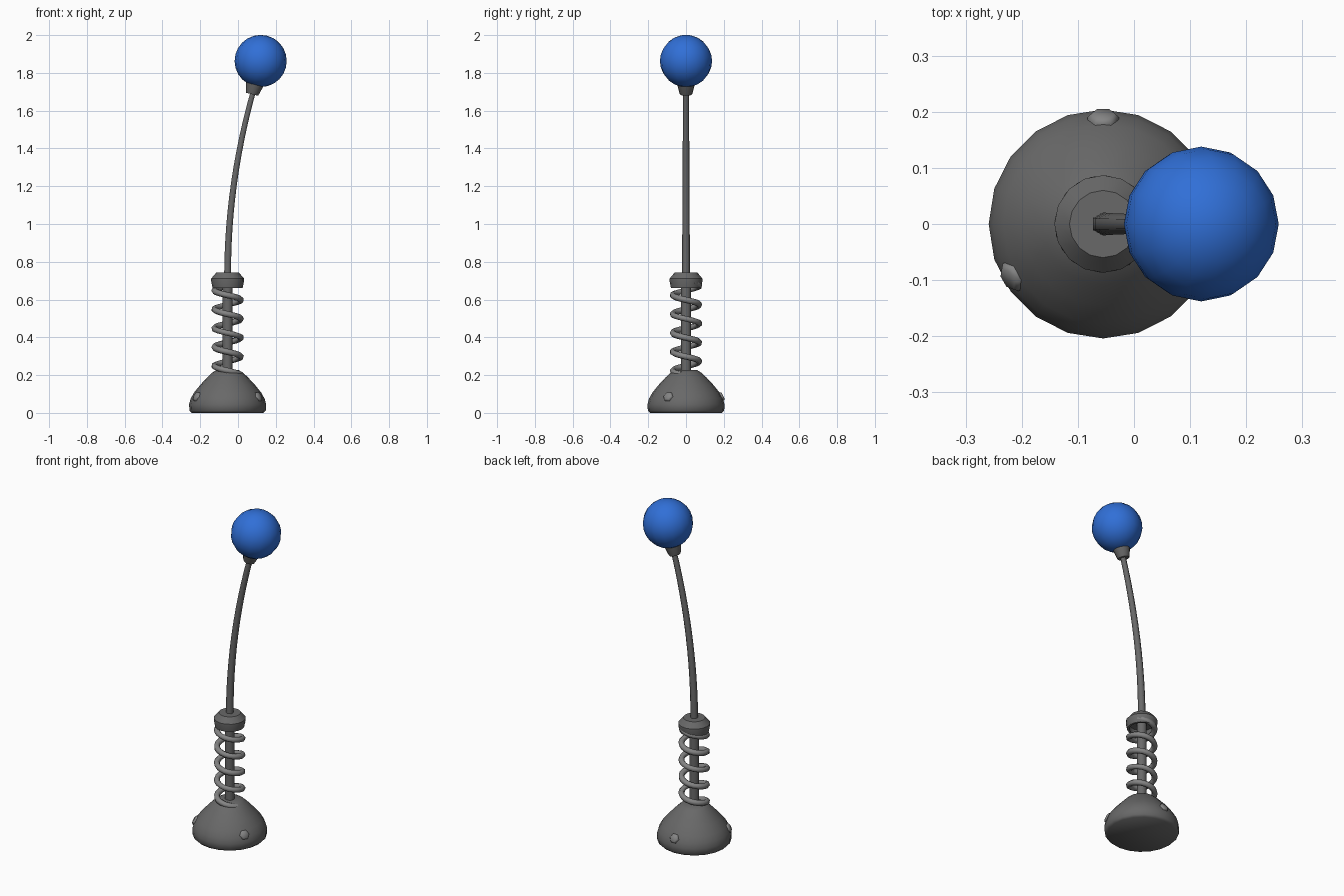
import bpy, bmesh, math
from mathutils import Vector, Matrix

if "Cube" in bpy.data.objects:
    bpy.data.objects.remove(bpy.data.objects["Cube"])

AX = -0.055                       # x of the vertical axis
BALL = Vector((0.12, 0, 1.863))   # centre of the ball
TILT = math.radians(14.5)


def colour(name, r, g, b):
    mat = bpy.data.materials.new(name)
    mat.diffuse_color = (r, g, b, 1)
    mat.use_nodes = True
    mat.node_tree.nodes["Principled BSDF"].inputs["Base Color"].default_value = mat.diffuse_color
    return mat


DARK = colour("dark_grey", 0.14, 0.14, 0.14)
LIGHT = colour("mid_grey", 0.23, 0.23, 0.23)
BLUE = colour("blue", 0.03, 0.16, 0.68)


def finish(bm, name, mat, angle):
    bmesh.ops.recalc_face_normals(bm, faces=bm.faces)
    me = bpy.data.meshes.new(name)
    bm.to_mesh(me)
    bm.free()
    me.shade_smooth()
    me.set_sharp_from_angle(angle=math.radians(angle))
    me.materials.append(mat)
    ob = bpy.data.objects.new(name, me)
    bpy.context.collection.objects.link(ob)
    return ob


def lathe(name, profile, sides, matrix, mat=DARK, angle=35):
    """Revolve (radius, z) points about z, capping both ends."""
    bm = bmesh.new()
    rings = []
    for r, z in profile:
        rings.append([bm.verts.new(matrix @ Vector((r * math.cos(a), r * math.sin(a), z)))
                      for a in (2 * math.pi * i / sides for i in range(sides))])
    for lo, hi in zip(rings, rings[1:]):
        for i in range(sides):
            j = (i + 1) % sides
            bm.faces.new((lo[i], lo[j], hi[j], hi[i]))
    bm.faces.new(rings[0])
    bm.faces.new(rings[-1])
    return finish(bm, name, mat, angle)


def tube(name, points, radius, mat, end_scale=1.0):
    """Round tube along points, tapering to end_scale."""
    cu = bpy.data.curves.new(name, 'CURVE')
    cu.dimensions = '3D'
    cu.bevel_depth = radius
    cu.bevel_resolution = 1
    cu.use_fill_caps = True
    cu.materials.append(mat)
    sp = cu.splines.new('POLY')
    sp.points.add(len(points) - 1)
    for i, (p, q) in enumerate(zip(sp.points, points)):
        p.co = (*q, 1)
        p.radius = 1 + (end_scale - 1) * i / (len(points) - 1)
    sp.use_smooth = True
    ob = bpy.data.objects.new(name, cu)
    bpy.context.collection.objects.link(ob)
    return ob


axis = Matrix.Translation((AX, 0, 0))

# Domed base, smooth round its lower edge
lathe("base", [(0.190, 0.0), (0.202, 0.012), (0.204, 0.045), (0.196, 0.075),
               (0.178, 0.107), (0.145, 0.148), (0.108, 0.188), (0.080, 0.214),
               (0.060, 0.226)], 20, axis, DARK, 85)

# Three low hexagonal bolts around the base
for k, deg in enumerate((90, 210, 330)):
    m = (axis @ Matrix.Rotation(math.radians(deg), 4, 'Z')
         @ Matrix.Translation((0.186, 0, 0.085))
         @ Matrix.Rotation(math.radians(62), 4, 'Y')
         @ Matrix.Rotation(math.radians(30), 4, 'Z'))
    lathe(f"base_bolt_{k + 1}", [(0.028, -0.02), (0.028, 0.005), (0.021, 0.012)],
          6, m, LIGHT, 85)

# Inner post
lathe("post", [(0.027, 0.2), (0.027, 0.70)], 12, axis)

# Coil spring
coil = []
turns, per = 4.85, 20
for i in range(int(turns * per) + 1):
    z = 0.204 + 0.1 * i / per
    a = math.pi - 2 * math.pi * (z - 0.648) / 0.1
    coil.append((AX + 0.070 * math.cos(a), 0.070 * math.sin(a), z))
tube("spring", coil, 0.0165, LIGHT)

# Collar on top of the spring, hollow underneath
lathe("collar", [(0.030, 0.690), (0.066, 0.690), (0.068, 0.662), (0.080, 0.662),
                 (0.087, 0.698), (0.087, 0.711), (0.060, 0.743)], 16, axis)

# Bent rod
rod = []
for i in range(13):
    t = i / 12
    rod.append((AX + 0.138 * t * t, 0, 0.73 + 0.98 * t))
tube("rod", rod, 0.021, DARK, 0.75)

# Socket and ball, tilted with the end of the rod
tilted = Matrix.Translation(BALL) @ Matrix.Rotation(TILT, 4, 'Y')
lathe("ball_socket", [(0.032, -0.182), (0.036, -0.172), (0.050, -0.115)], 12, tilted)
bm = bmesh.new()
bmesh.ops.create_uvsphere(bm, u_segments=16, v_segments=12, radius=0.138, matrix=tilted)
finish(bm, "ball", BLUE, 60)
